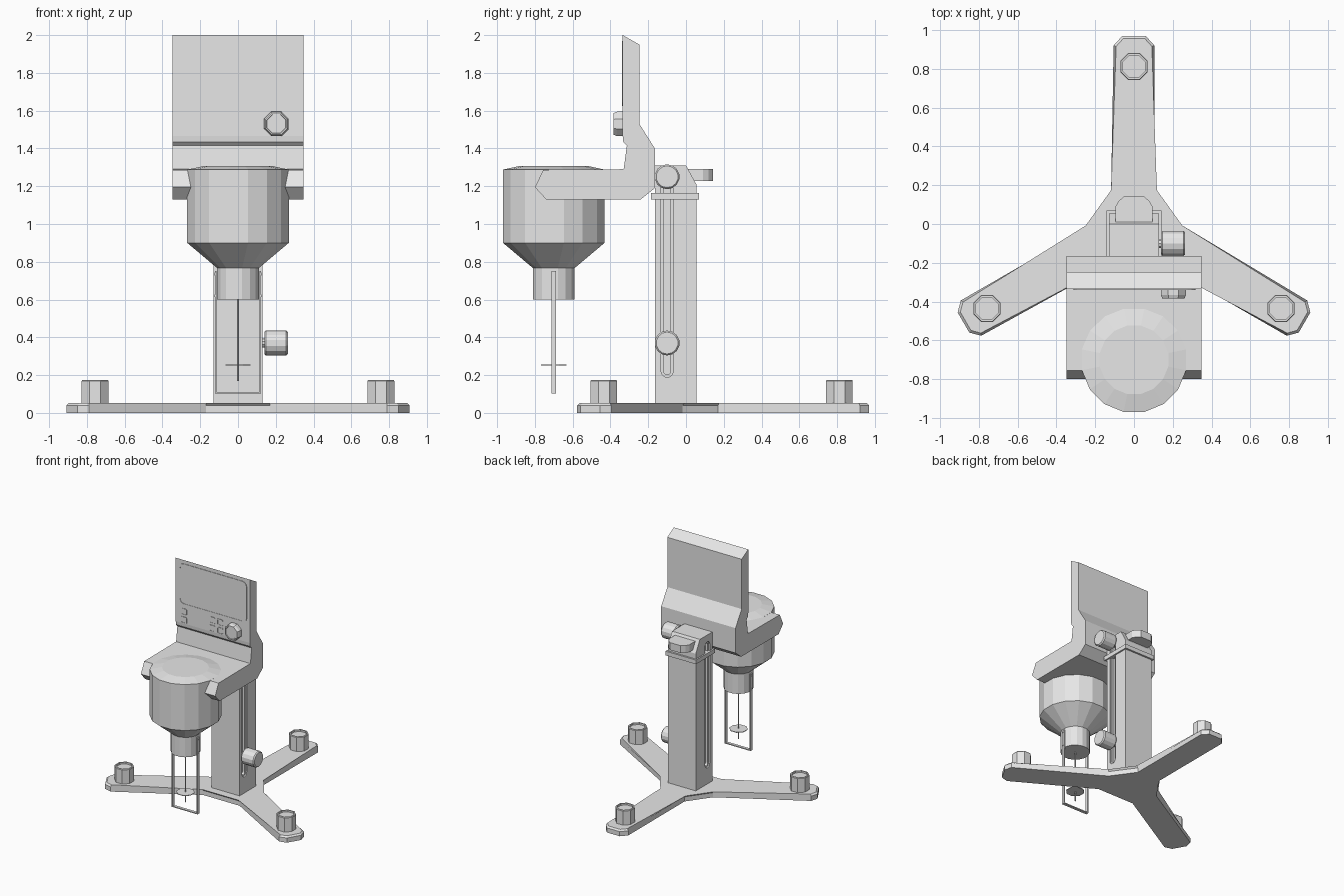
import bpy, bmesh, math
from mathutils import Vector

cube = bpy.data.objects.get("Cube")
if cube:
    bpy.data.objects.remove(cube, do_unlink=True)

# One plain grey for the whole instrument
grey = bpy.data.materials.new("light_grey")
grey.use_nodes = True
grey.diffuse_color = (0.8, 0.8, 0.8, 1)
grey.node_tree.nodes["Principled BSDF"].inputs["Base Color"].default_value = (0.8, 0.8, 0.8, 1)


def loft(bm, loops):
    """Skin matching point loops and cap both ends."""
    rings = [[bm.verts.new(p) for p in loop] for loop in loops]
    for a, b in zip(rings, rings[1:]):
        for i in range(len(a)):
            j = (i + 1) % len(a)
            bm.faces.new((a[i], a[j], b[j], b[i]))
    bm.faces.new(rings[0])
    bm.faces.new(rings[-1])


def finish(name, bm):
    bmesh.ops.recalc_face_normals(bm, faces=bm.faces[:])
    mesh = bpy.data.meshes.new(name)
    bm.to_mesh(mesh)
    bm.free()
    mesh.materials.append(grey)
    obj = bpy.data.objects.new(name, mesh)
    bpy.context.collection.objects.link(obj)
    return obj


def solid(name, *lofts):
    bm = bmesh.new()
    for loops in lofts:
        loft(bm, loops)
    return finish(name, bm)


def turned(profile, sides, centre, axis="z"):
    """Rings for a turned part; profile holds (radius, distance along axis)."""
    loops = []
    for r, h in profile:
        ring = []
        for i in range(sides):
            t = math.tau * (i + 0.5) / sides
            u, v = r * math.cos(t), r * math.sin(t)
            p = {"x": (h, u, v), "y": (u, h, v), "z": (u, v, h)}[axis]
            ring.append(Vector(centre) + Vector(p))
        loops.append(ring)
    return loops


def side_prism(profile, x0, x1):
    return [[(x, y, z) for y, z in profile] for x in (x0, x1)]


def flat_prism(outline, z0, z1):
    return [[(x, y, z) for x, y in outline] for z in (z0, z1)]


def box(x0, x1, y0, y1, z0, z1):
    return flat_prism([(x0, y0), (x1, y0), (x1, y1), (x0, y1)], z0, z1)


def rounded(cx, cz, w, h, r, y):
    """Rounded rectangle facing the front."""
    pts = []
    for k, (sx, sz) in enumerate([(1, 1), (-1, 1), (-1, -1), (1, -1)]):
        for s in range(4):
            t = math.radians(90 * k + 30 * s)
            pts.append((cx + sx * (w / 2 - r) + r * math.cos(t), y,
                        cz + sz * (h / 2 - r) + r * math.sin(t)))
    return pts


def rimmed_plate(cx, cz, w, h, r, rim):
    inner = (cx, cz, w - 2 * rim, h - 2 * rim, r - rim * 0.6)
    return [rounded(cx, cz, w, h, r, -0.33), rounded(cx, cz, w, h, r, -0.339),
            rounded(*inner, -0.339), rounded(*inner, -0.3365)]


# Three-armed base with chamfered upper rim
def arm(t, s):
    a = math.radians(-30)
    return (t * math.cos(a) - s * math.sin(a), t * math.sin(a) + s * math.cos(a))


half = [(0.06, 0.97), (0.105, 0.92), (0.105, 0.17), (0.24, -0.018),
        arm(0.97, 0.105), arm(1.015, 0.06), arm(1.015, -0.06), arm(0.97, -0.105),
        (0.17, -0.22)]
outline = half + [(-x, y) for x, y in reversed(half)]
bm = bmesh.new()
loft(bm, flat_prism(outline, 0, 0.052))
rim = [e for e in bm.edges if all(v.co.z > 0.05 for v in e.verts)]
bmesh.ops.bevel(bm, geom=rim, offset=0.013, segments=1, affect="EDGES")
finish("base", bm)

# Levelling knobs
foot = [(0.076, 0.045), (0.076, 0.17), (0.072, 0.175), (0.062, 0.175), (0.062, 0.16)]
for name, pos in (("back", (0, 0.812)), ("left", (0.757, -0.435)), ("right", (-0.757, -0.435))):
    solid(name + "_levelling_knob", turned(foot, 8, (*pos, 0)))

# Column with a stepped slot on both sides
column = solid("column", side_prism(
    [(-0.165, 0.04), (0.055, 0.04), (0.055, 1.21), (0, 1.31), (-0.165, 1.31)], -0.13, 0.13))


def slot_profile(r, z0, z1):
    pts = []
    for i in range(14):
        t = math.pi * (i % 7) / 6 + (math.pi if i > 6 else 0)
        pts.append((-0.1 + r * math.cos(t), (z0 if i > 6 else z1) + r * math.sin(t)))
    return pts


for name, r, inner in (("slot_cutter", 0.032, 0.12), ("deep_slot_cutter", 0.018, 0.1)):
    profile = slot_profile(r, 0.22, 1.22)
    cutter = solid(name, side_prism(profile, inner, 0.16), side_prism(profile, -0.16, -inner))
    cutter.hide_render = True
    cutter.hide_set(True)
    cut = column.modifiers.new(name, "BOOLEAN")
    cut.operation = "DIFFERENCE"
    cut.solver = "EXACT"
    cut.object = cutter

solid("column_collar", box(-0.142, 0.142, -0.185, 0.07, 1.13, 1.165))

# Thumb rest at the back of the column
solid("thumb_rest", flat_prism(
    [(-0.095, 0.01), (0.095, 0.01), (0.095, 0.09), (0.08, 0.118), (0.05, 0.143),
     (-0.05, 0.143), (-0.08, 0.118), (-0.095, 0.09)], 1.228, 1.29))

# Clamping knobs on the left side
knob = [(0.058, 0.14), (0.066, 0.148), (0.066, 0.255), (0.058, 0.264)]
for name, z in (("lower", 0.37), ("upper", 1.25)):
    solid(name + "_clamp_knob", turned(knob, 14, (0, -0.1, z), "x"),
          turned([(0.025, 0.09), (0.025, 0.145)], 10, (0, -0.1, z), "x"))

# Head housing: shelf and upright display
solid("head_housing", side_prism(
    [(-0.335, 2.0), (-0.247, 1.95), (-0.247, 1.53), (-0.165, 1.4), (-0.165, 1.19),
     (-0.24, 1.13), (-0.74, 1.13), (-0.8, 1.195), (-0.755, 1.287), (-0.33, 1.29),
     (-0.313, 1.415), (-0.332, 1.435), (-0.335, 1.465)], -0.347, 0.347))

# Screen, buttons and dial
solid("screen", rimmed_plate(0.002, 1.797, 0.63, 0.345, 0.04, 0.009))
for x in (-0.27, -0.005, 0.068):
    for z in (1.495, 1.565):
        solid("button", rimmed_plate(x, z, 0.054, 0.054, 0.01, 0.006))
solid("dial", turned([(0.07, -0.33), (0.07, -0.365), (0.062, -0.384), (0.055, -0.384),
                      (0.053, -0.38)], 8, (0.203, 0, 1.53), "y"))

# Motor housing, cone and neck
axis = (0, -0.7, 0)
solid("motor_housing", turned(
    [(0.113, 0.6), (0.113, 0.767), (0.274, 0.9), (0.274, 1.288), (0.18, 1.308)], 16, axis))

# Spindle with disc
solid("spindle", turned([(0.005, 0.17), (0.005, 0.61)], 6, axis))
solid("spindle_disc", turned([(0.072, 0.252), (0.072, 0.257)], 8, axis))

# Guard frame around the spindle
for name, s in (("left", 1), ("right", -1)):
    solid(name + "_guard_leg", box(s * 0.113, s * 0.121, -0.712, -0.688, 0.102, 0.75))
    for z in (0.62, 0.735):
        solid(name + "_guard_screw", turned([(0.008, s * 0.12), (0.008, s * 0.125)], 8,
                                            (0, -0.7, z), "x"))
solid("guard_bar", box(-0.121, 0.121, -0.712, -0.688, 0.102, 0.11))
